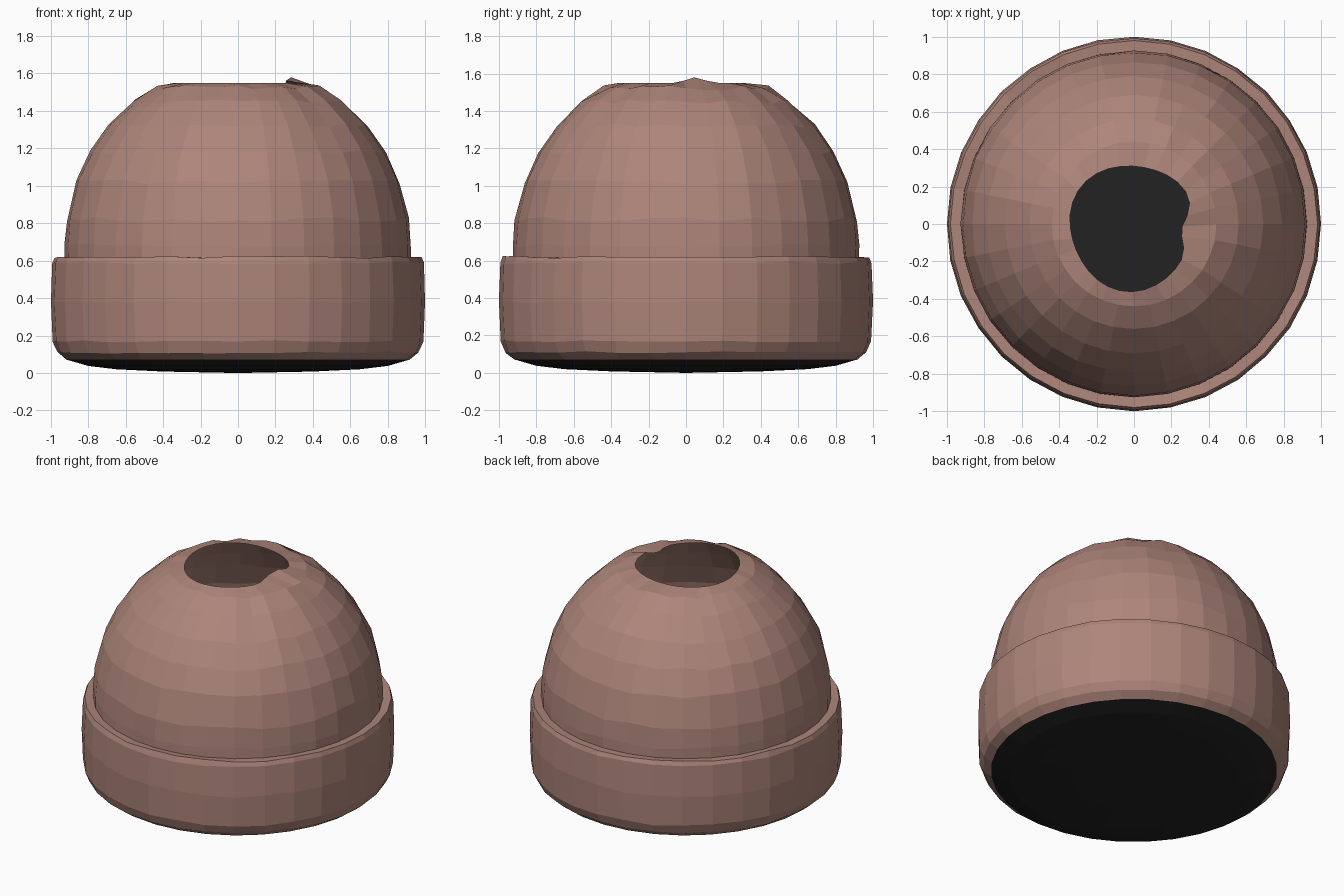
import bpy, bmesh, math, random
from mathutils import Vector

random.seed(4)
SIDES = 32

cube = bpy.data.objects.get("Cube")
if cube:
    bpy.data.objects.remove(cube, do_unlink=True)


def make_material(name, colour):
    mat = bpy.data.materials.new(name)
    mat.use_nodes = True
    mat.diffuse_color = colour
    bsdf = mat.node_tree.nodes["Principled BSDF"]
    bsdf.inputs["Base Color"].default_value = colour
    bsdf.inputs["Roughness"].default_value = 0.9
    return mat


wool = make_material("dusty_brown_wool", (0.42, 0.235, 0.195, 1))
black = make_material("black_lining", (0.016, 0.016, 0.016, 1))


def revolve(name, profile, mat, wobble=0.0, shape_ring=None):
    """Turn (radius, height) pairs into flat-faced rings, ordered bottom to top."""
    bm = bmesh.new()
    rings = []
    for i, (r, z) in enumerate(profile):
        ring = []
        for k in range(SIDES):
            a = 2 * math.pi * k / SIDES
            co = Vector((r * math.cos(a), r * math.sin(a), z))
            if 0 < i < len(profile) - 1:
                co.z += random.uniform(-wobble, wobble)
                co.xy *= 1 + random.uniform(-wobble, wobble) * 0.25
            if shape_ring and i == len(profile) - 1:
                co = shape_ring(a, co)
            ring.append(bm.verts.new(co))
        rings.append(ring)
    for low, high in zip(rings, rings[1:]):
        for k in range(SIDES):
            n = (k + 1) % SIDES
            bm.faces.new((low[k], low[n], high[n], high[k]))
    bmesh.ops.remove_doubles(bm, verts=bm.verts, dist=0.0005)
    mesh = bpy.data.meshes.new(name)
    bm.to_mesh(mesh)
    bm.free()
    mesh.materials.append(mat)
    obj = bpy.data.objects.new(name, mesh)
    bpy.context.collection.objects.link(obj)
    return obj


def ragged_hole(a, co):
    """Uneven crown opening with a notch and a raised tuft on the left side."""
    notch = math.exp(-((math.remainder(a + 0.05, math.tau)) / 0.35) ** 2)
    r = 0.335 - 0.075 * notch + 0.012 * math.sin(3 * a + 0.4)
    tuft = math.exp(-((math.remainder(a - 0.2, math.tau)) / 0.2) ** 2)
    return Vector((r * math.cos(a) - 0.01, r * math.sin(a) - 0.015, 1.55 + 0.03 * tuft))


# Crown of the hat, open at the top
revolve("crown", [(0.925, 0.6), (0.925, 0.68), (0.915, 0.82), (0.865, 1.02),
                  (0.79, 1.18), (0.69, 1.32), (0.56, 1.45), (0.44, 1.525),
                  (0.34, 1.55)], wool, 0.012, ragged_hole)

# Folded cuff with a rounded lower edge and a flat upper lip
revolve("cuff", [(0.915, 0.07), (0.965, 0.11), (0.99, 0.17), (1.0, 0.38),
                 (0.992, 0.59), (0.98, 0.62), (0.92, 0.615)], wool, 0.006)

# Shallow dark underside closing the hat
revolve("underside", [(0.0, 0.0), (0.4, 0.008), (0.65, 0.02), (0.8, 0.038),
                      (0.917, 0.072)], black)
# Make the underside face downwards
bpy.data.objects["underside"].data.flip_normals() if \
    bpy.data.objects["underside"].data.polygons[0].normal.z > 0 else None
